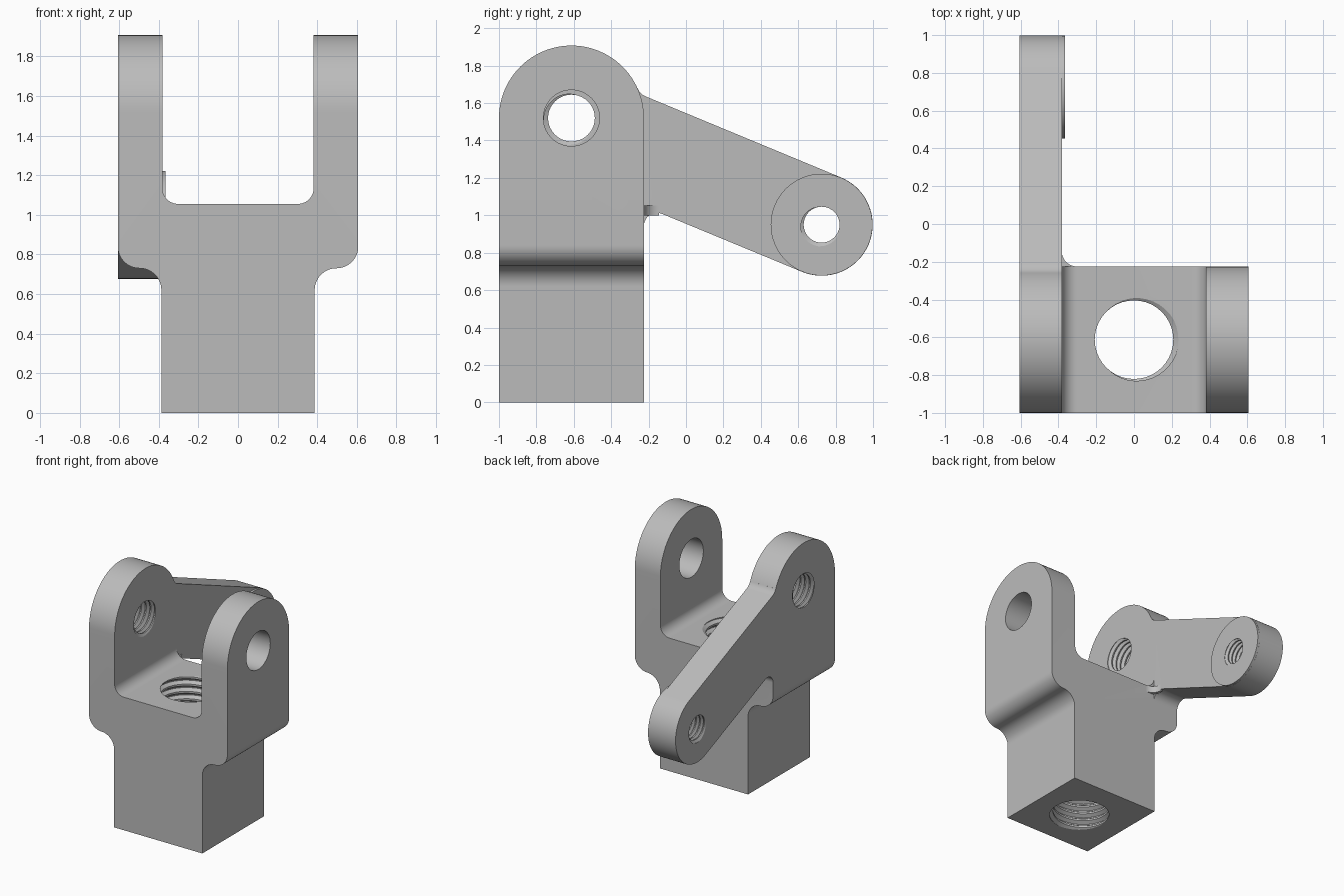
import bpy, bmesh
from math import sin, cos, pi, radians
from mathutils import Vector

if "Cube" in bpy.data.objects:
    bpy.data.objects.remove(bpy.data.objects["Cube"])

steel = bpy.data.materials.new("grey_steel")
steel.use_nodes = True
grey = (0.5, 0.5, 0.5, 1)
steel.diffuse_color = grey
steel.node_tree.nodes["Principled BSDF"].inputs["Base Color"].default_value = grey

# Maps (u, v, depth) to world for each extrusion axis
AXES = {
    "x": lambda u, v, d: (d, u, v),
    "y": lambda u, v, d: (u, d, v),
    "z": lambda u, v, d: (u, v, d),
}


def make_object(name, bm):
    bmesh.ops.recalc_face_normals(bm, faces=bm.faces)
    mesh = bpy.data.meshes.new(name)
    bm.to_mesh(mesh)
    bm.free()
    mesh.materials.append(steel)
    obj = bpy.data.objects.new(name, mesh)
    bpy.context.collection.objects.link(obj)
    return obj


def arc(u, v, r, start, end, steps=16):
    angles = [radians(start + (end - start) * i / steps) for i in range(steps + 1)]
    return [(u + r * cos(a), v + r * sin(a)) for a in angles]


def prism(name, points, axis, lo, hi):
    bm = bmesh.new()
    base = [bm.verts.new(AXES[axis](u, v, lo)) for u, v in points]
    face = bm.faces.new(base)
    made = bmesh.ops.extrude_face_region(bm, geom=[face])["geom"]
    shift = Vector(AXES[axis](0, 0, hi - lo))
    bmesh.ops.translate(bm, vec=shift, verts=[g for g in made if isinstance(g, bmesh.types.BMVert)])
    return make_object(name, bm)


def disc(name, u, v, r, axis, lo, hi, steps=64):
    return prism(name, arc(u, v, r, 0, 360, steps)[:-1], axis, lo, hi)


def thread_cutter(name, u, v, minor, major, pitch, axis, lo, hi, n=40):
    """Solid helical screw: each row runs one turn and joins the row four higher."""
    bm = bmesh.new()
    profile = [(0, minor), (0.25, minor), (0.56, major), (0.69, major)]
    rows = 4 * int((hi - lo) / pitch)
    grid = {}
    for i in range(rows + 4):
        frac, r = profile[i % 4]
        for j in range(n):
            a = 2 * pi * j / n
            depth = lo + pitch * (i // 4 + frac + j / n)
            grid[i, j] = bm.verts.new(AXES[axis](u + r * cos(a), v + r * sin(a), depth))

    def at(i, j):
        return grid[(i + 4, 0) if j == n else (i, j)]

    for i in range(rows - 1):
        for j in range(n):
            bm.faces.new((at(i, j), at(i, j + 1), at(i + 1, j + 1), at(i + 1, j)))
    # Close both ends with fans
    for i, depth in ((0, lo + pitch / 2), (rows - 1, lo + pitch * (rows / 4 + 0.5))):
        hub = bm.verts.new(AXES[axis](u, v, depth))
        rim = [at(i, j) for j in range(n)] + [at(i + k, 0) for k in (4, 3, 2, 1)]
        for a, b in zip(rim, rim[1:] + rim[:1]):
            bm.faces.new((hub, a, b))
    bmesh.ops.delete(bm, geom=[w for w in bm.verts if not w.link_faces], context="VERTS")
    return make_object(name, bm)


def combine(target, tool, operation):
    mod = target.modifiers.new("combine", "BOOLEAN")
    mod.operation, mod.object, mod.solver = operation, tool, "EXACT"
    bpy.context.view_layer.objects.active = target
    bpy.ops.object.modifier_apply(modifier=mod.name)
    bpy.data.objects.remove(tool)


# Fork: half outline from bottom of block up the flank, over the prong and into the slot
LUG_Y, LUG_Z, LUG_R = -0.6125, 1.52, 0.3875
half = [(0.387, 0)]
half += arc(0.497, 0.62, 0.11, 180, 90)
half += arc(0.497, 0.84, 0.11, -90, 0)[1:]
half += [(0.607, 2.1), (0.382, 2.1)]
half += arc(0.302, 1.135, 0.08, 0, -90)
outline = half + [(-x, z) for x, z in reversed(half)]
bracket = prism("clevis_bracket", outline, "y", -1.1, -0.1)

# Round the prong tops and trim front and back
side = [(-1, -0.1), (LUG_Y + LUG_R, -0.1)] + arc(LUG_Y, LUG_Z, LUG_R, 0, 180, 48)
combine(bracket, prism("side_trim", side, "x", -1, 1), "INTERSECT")

# Sloping lever arm, blended into the right prong
END_Y, END_Z = 0.725, 0.95
arm = [(-0.4, 0.943), (-0.4, 1.677)]
arm += arc(-0.185, 1.7095, 0.08, 203.9, 247.5)
arm += arc(END_Y, END_Z, 0.273, 67.5, -112.5, 40)
arm += arc(-0.155, 0.943, 0.07, 67.5, 180)
combine(bracket, prism("lever_arm", arm, "x", -0.607, -0.382), "UNION")
combine(bracket, disc("arm_boss", END_Y, END_Z, 0.272, "x", -0.42, -0.365), "UNION")

# Small fillet between arm and back of block
corner = [(-0.4, -0.145), (-0.4, -0.25), (-0.302, -0.25)]
corner += arc(-0.302, -0.145, 0.08, 270, 180)
combine(bracket, prism("corner_fillet", corner, "z", 1.0, 1.053), "UNION")

# Plain hole in the left prong, threaded holes elsewhere
cutters = [
    disc("pin_hole", LUG_Y, LUG_Z, 0.15, "x", 0.2, 0.8),
    thread_cutter("pin_thread", LUG_Y, LUG_Z, 0.125, 0.15, 0.041, "x", -0.76, -0.2),
    thread_cutter("arm_thread", END_Y, END_Z, 0.096, 0.117, 0.035, "x", -0.76, -0.2),
    thread_cutter("shank_thread", 0, LUG_Y, 0.208, 0.235, 0.058, "z", -0.2, 1.3),
]
for cutter in cutters:
    combine(bracket, cutter, "DIFFERENCE")

# Smooth the rounded surfaces, keep edges sharp
bpy.ops.object.select_all(action="DESELECT")
bracket.select_set(True)
bpy.context.view_layer.objects.active = bracket
bpy.ops.object.shade_smooth_by_angle(angle=radians(25))
